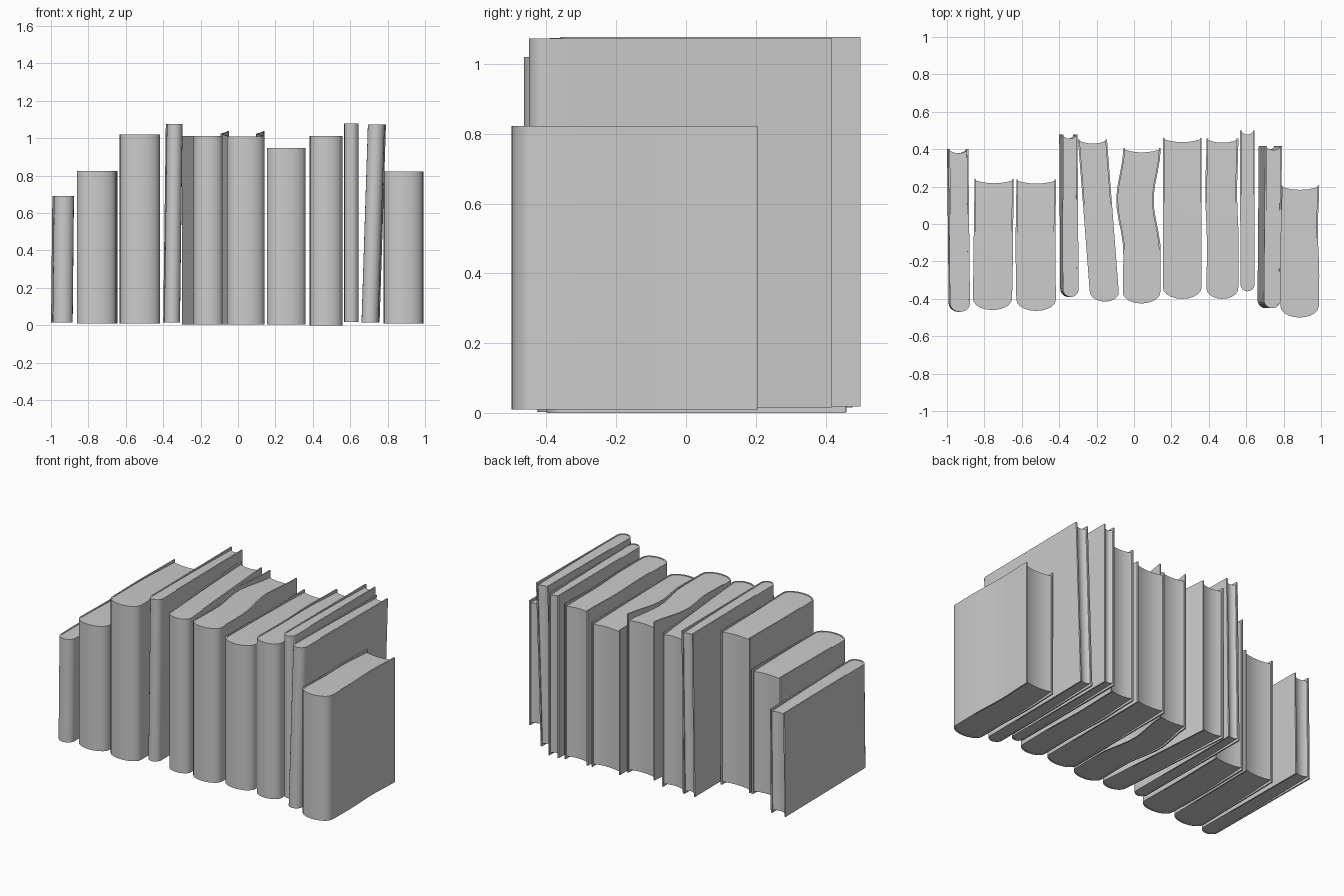
import bpy, bmesh, math

if "Cube" in bpy.data.objects:
    bpy.data.objects.remove(bpy.data.objects["Cube"])

COVER = 0.009   # board thickness
ARC = 5         # arc steps per half spine
SIDE = 12       # steps along each board


def centre(pts, t):
    """Smoothly interpolate centreline x; t = 0 at the spine, 1 at the fore-edge."""
    f = max(0, min(1, t)) * (len(pts) - 1)
    i = min(int(f), len(pts) - 2)
    s = f - i
    if len(pts) > 2:
        s = s * s * (3 - 2 * s)
    return pts[i] * (1 - s) + pts[i + 1] * s


def half_rows(w, y0, y1, inset):
    """Rows (y, half width) from spine tip to fore-edge, pulled in by inset."""
    depth = 0.03 + 0.15 * w
    h = w / 2 - inset
    rows = []
    for i in range(ARC + 1):
        a = math.pi / 2 * i / ARC
        rows.append((y0 + depth - (depth - inset) * math.cos(a), h * math.sin(a)))
    ys = y0 + depth
    rows += [(ys + (y1 - ys) * i / SIDE, h) for i in range(1, SIDE + 1)]
    return rows


def finish(bm, name):
    bmesh.ops.remove_doubles(bm, verts=bm.verts, dist=1e-5)
    bmesh.ops.recalc_face_normals(bm, faces=bm.faces)
    me = bpy.data.meshes.new(name)
    bm.to_mesh(me)
    bm.free()
    ob = bpy.data.objects.new(name, me)
    bpy.context.collection.objects.link(ob)
    bpy.ops.object.select_all(action='DESELECT')
    ob.select_set(True)
    bpy.context.view_layer.objects.active = ob
    bpy.ops.object.shade_smooth_by_angle(angle=math.radians(35))
    return ob


def book(n, xs, w, y0, y1, z0, z1, lean=0.0, rise=0.0):
    def place(x, y, z):
        t = (y - y0) / (y1 - y0)
        k = (z - z0) / (z1 - z0)
        return (x + centre(xs, t) + lean * k, y, z + rise * t * t * k)

    # cover: U-shaped shell wrapping the spine and both boards
    bm = bmesh.new()
    loops = []
    for inset in (0, COVER):
        r = half_rows(w, y0, y1, inset)
        path = [(-h, y) for y, h in reversed(r)] + [(h, y) for y, h in r[1:]]
        for z in (z0, z1):
            loops.append([bm.verts.new(place(x, y, z)) for x, y in path])
    ob_, ot, ib, it = loops
    for a, b in ((ob_, ot), (ot, it), (it, ib), (ib, ob_)):
        for i in range(len(a) - 1):
            bm.faces.new((a[i], a[i + 1], b[i + 1], b[i]))
    for e in (0, -1):
        bm.faces.new((ob_[e], ot[e], it[e], ib[e]))
    finish(bm, f"book_{n:02d}_cover")

    # page block: hollowed fore-edge, edges sinking slightly toward the back
    bm = bmesh.new()
    cols = 7
    rows = half_rows(w, y0, y1 - 0.008, COVER * 0.9)
    top, bot = [], []
    for i, (y, h) in enumerate(rows):
        t = (y - y0) / (y1 - y0)
        sink = 0.003 + 0.014 * t * t
        rt, rb = [], []
        for c in range(cols):
            u = 2 * c / (cols - 1) - 1
            yy = y - 0.015 * (1 - u * u) * t ** 4
            x, yy, zt = place(u * h, yy, z1 - sink)
            rt.append(bm.verts.new((x, yy, z1 - sink)))
            xb = place(u * h, yy, z0 + sink)[0]
            rb.append(bm.verts.new((xb, yy, z0 + sink)))
        top.append(rt)
        bot.append(rb)
    # collapse the spine tip row to a point before bridging
    for g in (top, bot):
        m = g[0][0]
        for v in g[0][1:]:
            bm.verts.remove(v)
        g[0] = [m] * cols

    def face(*vs):
        u = list(dict.fromkeys(vs))
        if len(u) > 2:
            bm.faces.new(u)
    for i in range(len(rows) - 1):
        for g in (top, bot):
            for c in range(cols - 1):
                face(g[i][c], g[i][c + 1], g[i + 1][c + 1], g[i + 1][c])
        for c in (0, -1):
            face(top[i][c], top[i + 1][c], bot[i + 1][c], bot[i][c])
    for c in range(cols - 1):
        face(top[-1][c], top[-1][c + 1], bot[-1][c + 1], bot[-1][c])
    finish(bm, f"book_{n:02d}_pages")


# centreline x (spine to fore-edge), width, y range, z range, lean, rise at back
BOOKS = [
    ((-0.937, -0.946), 0.107, -0.47, 0.40, 0.015, 0.69, 0.007),
    ((-0.757, -0.752, -0.748), 0.21, -0.46, 0.24, 0.01, 0.825),
    ((-0.523, -0.527, -0.523), 0.212, -0.465, 0.238, 0.01, 1.02),
    ((-0.352, -0.358), 0.084, -0.39, 0.478, 0.015, 1.075, 0.014),
    ((-0.155, -0.222), 0.155, -0.415, 0.452, 0.005, 1.012),
    ((0.04, 0.043, 0.005, 0.043), 0.2, -0.425, 0.405, 0.003, 1.01, 0, 0.028),
    ((0.258, 0.258), 0.208, -0.40, 0.46, 0.003, 0.948),
    ((0.472, 0.475, 0.466, 0.473), 0.17, -0.40, 0.457, 0.0, 1.013),
    ((0.607, 0.606), 0.077, -0.36, 0.50, 0.018, 1.078),
    ((0.705, 0.712), 0.09, -0.45, 0.418, 0.015, 1.073, 0.034),
    ((0.885, 0.888, 0.88, 0.888), 0.205, -0.50, 0.205, 0.01, 0.823),
]
for i, spec in enumerate(BOOKS, 1):
    book(i, *spec)
